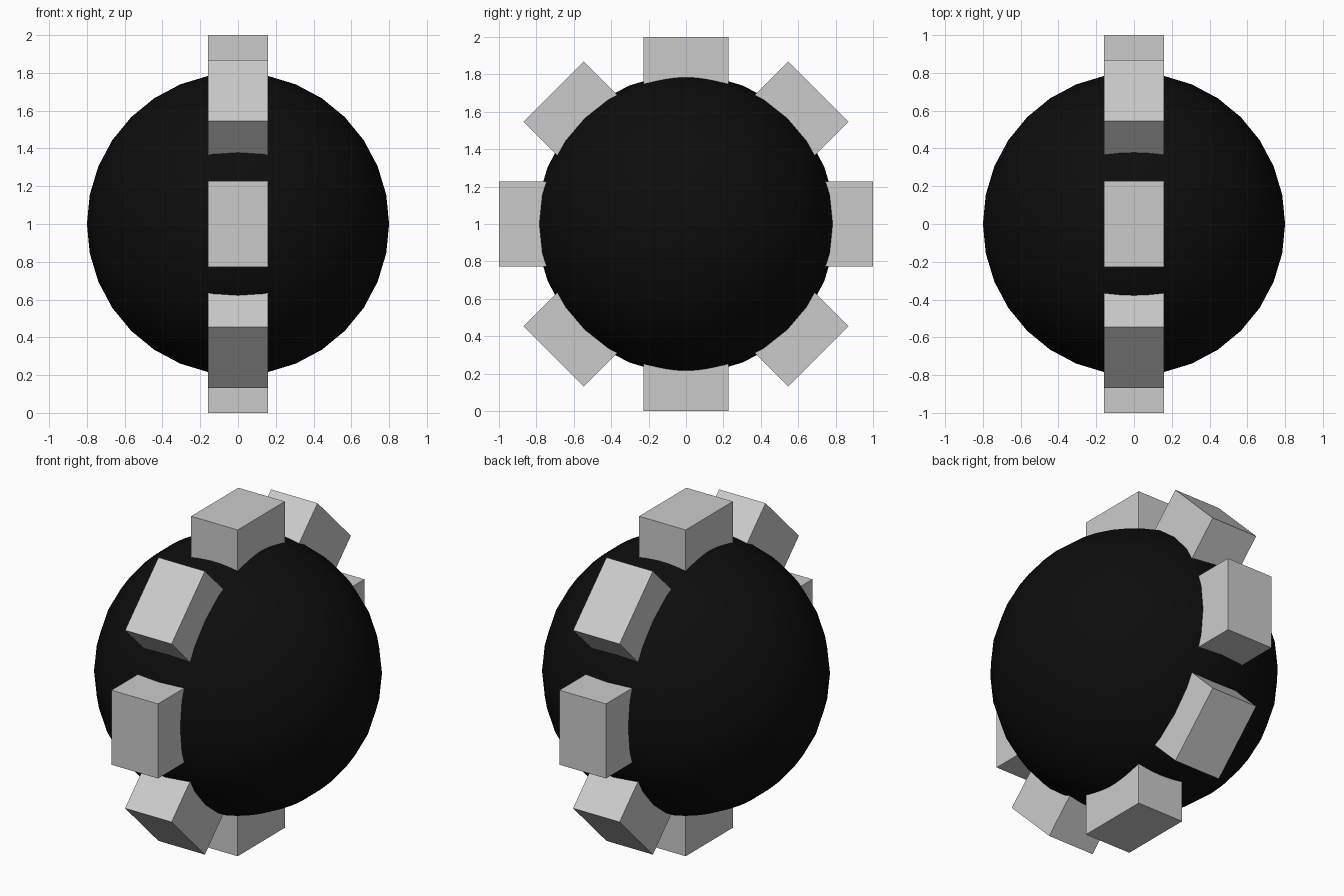
import bpy
from math import pi

if "Cube" in bpy.data.objects:
    bpy.data.objects.remove(bpy.data.objects["Cube"])

CENTRE = (0, 0, 1)

# Black ball, smooth shaded
bpy.ops.mesh.primitive_uv_sphere_add(segments=32, ring_count=16, radius=0.8, location=CENTRE)
ball = bpy.context.object
ball.name = "ball"
bpy.ops.object.shade_smooth()
black = bpy.data.materials.new("black")
black.diffuse_color = (0.004, 0.004, 0.004, 1)
black.use_nodes = True
black.node_tree.nodes["Principled BSDF"].inputs["Base Color"].default_value = black.diffuse_color
ball.data.materials.append(black)

# Four bars through the ball, whose ends form the ring of eight blocks
for i in range(4):
    bpy.ops.mesh.primitive_cube_add(size=1, location=CENTRE, rotation=(i * pi / 4, 0, 0))
    bar = bpy.context.object
    bar.name = f"block_bar_{i + 1}"
    bar.scale = (0.315, 0.457, 2.0)
